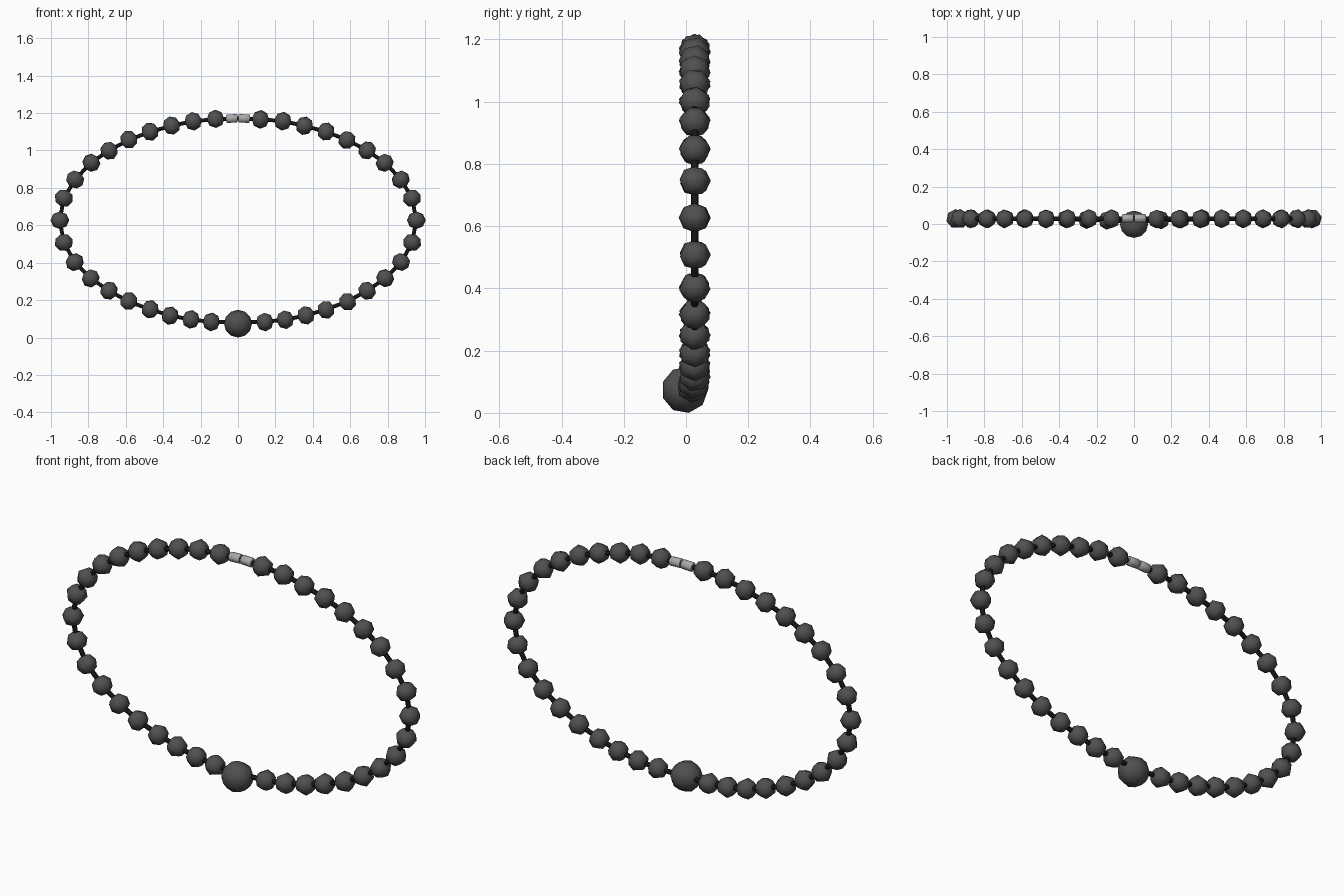
import bpy, math, random
from mathutils import Vector, Matrix

if "Cube" in bpy.data.objects:
    bpy.data.objects.remove(bpy.data.objects["Cube"])

random.seed(4)

def material(name, v):
    m = bpy.data.materials.new(name)
    m.diffuse_color = (v, v, v, 1)
    m.use_nodes = True
    m.node_tree.nodes["Principled BSDF"].inputs["Base Color"].default_value = m.diffuse_color
    return m

bead_mat = material("dark_bead", 0.08)
cord_mat = material("black_cord", 0.008)
clasp_mat = material("pale_clasp", 0.4)

# bead centres (x, z) on the right half, from the clasp down to the pendant bead
half = [(0.12, 1.167), (0.24, 1.157), (0.355, 1.132), (0.47, 1.10), (0.583, 1.057),
        (0.69, 1.0), (0.785, 0.935), (0.871, 0.845), (0.931, 0.745), (0.953, 0.627),
        (0.931, 0.508), (0.873, 0.403), (0.787, 0.317), (0.69, 0.25), (0.585, 0.193),
        (0.47, 0.15), (0.363, 0.118), (0.252, 0.096), (0.143, 0.084)]

def depth(x, z):
    # the cord bends slightly forward next to the big bead
    return 0.028 - 0.012 * max(0, 1 - abs(x) / 0.35) * (z < 0.5)

right = [Vector((x, depth(x, z), z)) for x, z in half]
left = [Vector((-p.x, p.y, p.z)) for p in right]
big = Vector((0, -0.004, 0.074))
loop = [Vector((0, 0.03, 1.172))] + right + [big] + left[::-1]

def finish(name, mat, smooth=True):
    ob = bpy.context.object
    ob.name = name
    ob.data.materials.append(mat)
    if smooth:
        bpy.ops.object.shade_smooth()
    return ob

# small beads, threaded along the cord with a random twist
n = len(loop)
for i, p in enumerate(loop):
    if i == 0 or p is big:
        continue
    t = loop[(i + 1) % n] - loop[i - 1]
    bpy.ops.mesh.primitive_uv_sphere_add(segments=7, ring_count=4, radius=0.05)
    ob = finish(f"bead_{i:02d}", bead_mat)
    ob.matrix_world = (Matrix.Translation(p) @ t.to_track_quat('Z', 'Y').to_matrix().to_4x4()
                       @ Matrix.Rotation(random.uniform(0, math.tau), 4, 'Z')
                       @ Matrix.Diagonal((1.03, 1.03, 0.94, 1)))

# large centre bead
bpy.ops.mesh.primitive_uv_sphere_add(segments=9, ring_count=6, radius=0.075, location=big,
                                     rotation=(0, math.pi / 2, 0))
finish("centre_bead", bead_mat)

# cord as a closed tube
cu = bpy.data.curves.new("cord", 'CURVE')
cu.dimensions = '3D'
cu.bevel_depth = 0.012
cu.bevel_resolution = 1
sp = cu.splines.new('POLY')
sp.points.add(n - 1)
for pt, p in zip(sp.points, loop):
    q = Vector((0, 0.015, 0.08)) if p is big else p
    pt.co = (*q, 1)
sp.use_cyclic_u = True
cu.materials.append(cord_mat)
bpy.context.collection.objects.link(bpy.data.objects.new("cord", cu))

# two-part barrel clasp
for side, label in ((-1, "left"), (1, "right")):
    bpy.ops.mesh.primitive_cylinder_add(vertices=8, radius=0.024, depth=0.06,
                                        location=(side * 0.033, 0.03, 1.171),
                                        rotation=(0, math.pi / 2 + side * 0.04, 0))
    ob = finish(f"clasp_{label}", clasp_mat, False)
    bev = ob.modifiers.new("edge", 'BEVEL')
    bev.width = 0.004
    bev.segments = 1
    bpy.ops.object.shade_smooth_by_angle(angle=math.radians(50))
